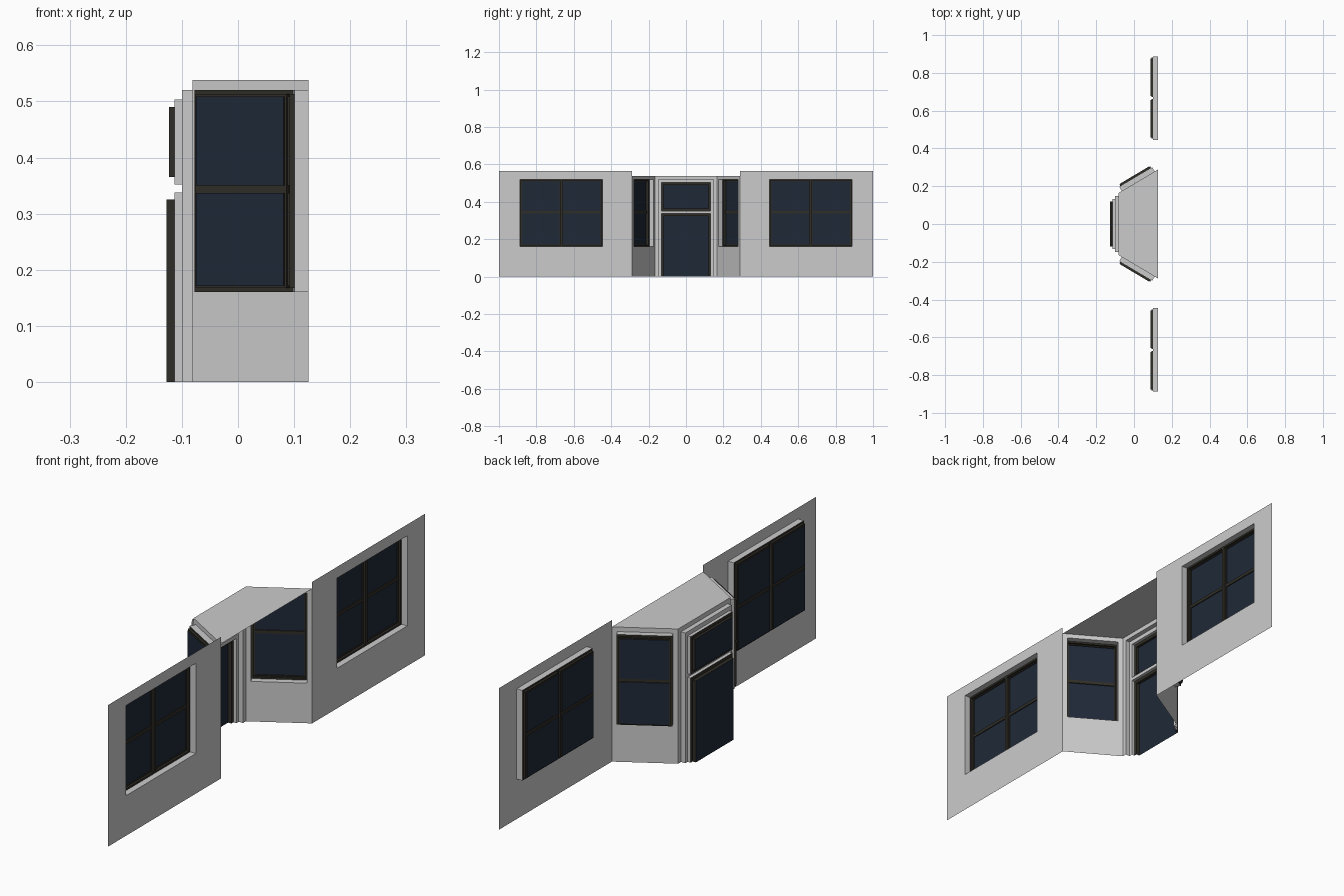
import bpy, bmesh
from mathutils import Vector

if "Cube" in bpy.data.objects:
    bpy.data.objects.remove(bpy.data.objects["Cube"])


def material(name, color):
    m = bpy.data.materials.new(name)
    m.diffuse_color = color
    m.use_nodes = True
    m.node_tree.nodes["Principled BSDF"].inputs["Base Color"].default_value = m.diffuse_color
    return m


BROWN = material("dark_frame", (0.03, 0.027, 0.02, 1))
BLUE = material("dark_glass", (0.013, 0.022, 0.038, 1))


class Plane:
    """Upright working plane running left to right from p to q; depth goes away from the viewer."""
    def __init__(self, p, q):
        self.p = Vector((*p, 0))
        u = Vector((*q, 0)) - self.p
        self.length = u.length
        self.u = u.normalized()
        self.n = Vector((-self.u.y, self.u.x, 0))

    def at(self, u, z, d):
        return self.p + self.u * u + self.n * d + Vector((0, 0, z))


def sheet(rect, d, holes=()):
    """Flat panel with rectangular holes."""
    us = sorted({v for r in (rect, *holes) for v in r[:2]})
    zs = sorted({v for r in (rect, *holes) for v in r[2:]})
    faces = []
    for a, b in zip(us, us[1:]):
        for c, e in zip(zs, zs[1:]):
            mu, mz = (a + b) / 2, (c + e) / 2
            if not any(h[0] < mu < h[1] and h[2] < mz < h[3] for h in holes):
                faces.append([(a, c, d), (b, c, d), (b, e, d), (a, e, d)])
    return faces


def reveal(rect, d0, d1, bottom=True):
    """Side faces of a rectangular recess."""
    a, b, c, e = rect
    loop = [(a, c), (b, c), (b, e), (a, e)]
    return [[(*loop[i], d0), (*loop[(i + 1) % 4], d0),
             (*loop[(i + 1) % 4], d1), (*loop[i], d1)]
            for i in range(0 if bottom else 1, 4)]


def build(name, plane, faces, mat=None):
    bm = bmesh.new()
    for f in faces:
        bm.faces.new([bm.verts.new(plane.at(*v)) for v in f])
    bmesh.ops.remove_doubles(bm, verts=bm.verts, dist=1e-5)
    bmesh.ops.dissolve_limit(bm, angle_limit=0.01, verts=bm.verts, edges=bm.edges)
    me = bpy.data.meshes.new(name)
    bm.to_mesh(me)
    bm.free()
    ob = bpy.data.objects.new(name, me)
    bpy.context.collection.objects.link(ob)
    if mat:
        me.materials.append(mat)


def inset(r, s, bottom=None):
    return (r[0] + s, r[1] - s, r[2] + (s if bottom is None else bottom), r[3] - s)


Z_SILL, Z_HEAD, Z_ROOF, Z_WALL = 0.16, 0.52, 0.538, 0.565


def window_wall(name, p, q, height, a, b, cols):
    """Wall with one recessed window of cols panes, each split by a crossbar."""
    pl = Plane(p, q)
    hole = (a, b, Z_SILL, Z_HEAD)
    build(name + "_wall", pl, sheet((0, pl.length, 0, height), 0, [hole])
          + reveal(hole, 0, 0.025))
    inner = inset(hole, 0.007)
    gap = 0.012
    w = (inner[1] - inner[0] - gap * (cols - 1)) / cols
    frame, glass, cells = [], [], []
    for i in range(cols):
        u = inner[0] + i * (w + gap)
        cell = (u, u + w, inner[2], inner[3])
        cells.append(cell)
        c = inset(cell, 0.004)
        panes = [(c[0], c[1], c[2], 0.337), (c[0], c[1], 0.35, c[3])]
        frame += reveal(cell, 0.025, 0.034) + sheet(cell, 0.034, panes)
        for pane in panes:
            frame += reveal(pane, 0.034, 0.038)
            glass += sheet(pane, 0.038)
    frame += sheet(hole, 0.025, cells)
    build(name + "_window_frame", pl, frame, BROWN)
    build(name + "_window_glass", pl, glass, BLUE)


# Front walls and angled entrance walls
X0, X1, YO, YI = 0.126, -0.081, 0.288, 0.165
window_wall("left_front", (X0, -1), (X0, -YO), Z_WALL, 0.112, 0.554, 2)
window_wall("right_front", (X0, YO), (X0, 1), Z_WALL, 0.158, 0.60, 2)
L = Plane((X0, -YO), (X1, -YI)).length
window_wall("left_angled", (X0, -YO), (X1, -YI), Z_ROOF, 0.019, L - 0.019, 1)
window_wall("right_angled", (X1, YI), (X0, YO), Z_ROOF, 0.019, L - 0.019, 1)

# Stepped door surround
door = Plane((X1, 0), (X1, 1))
outer = (-0.147, 0.147, 0, 0.52)
low = (-0.132, 0.132, 0, 0.338)
top = (-0.132, 0.132, 0.352, 0.503)
build("door_surround", door,
      sheet((-YI, YI, 0, Z_ROOF), 0, [outer]) + reveal(outer, 0, 0.019, False)
      + sheet(outer, 0.019, [low, top])
      + reveal(low, 0.019, 0.032, False) + reveal(top, 0.019, 0.032))

# Door and transom light
for name, r, depth, bottom in (("door", low, 0.046, 0), ("transom", top, 0.042, None)):
    g = inset(r, 0.013, bottom)
    build(name + "_frame", door, sheet(r, 0.032, [g])
          + reveal(g, 0.032, depth, name != "door"), BROWN)
    build(name + "_glass", door, sheet(g, depth), BLUE)

# Entrance ceiling, facing down
me = bpy.data.meshes.new("entrance_ceiling")
me.from_pydata([(X0, YO, Z_ROOF), (X0, -YO, Z_ROOF), (X1, -YI, Z_ROOF), (X1, YI, Z_ROOF)],
               [], [(0, 1, 2, 3)])
bpy.context.collection.objects.link(bpy.data.objects.new("entrance_ceiling", me))
